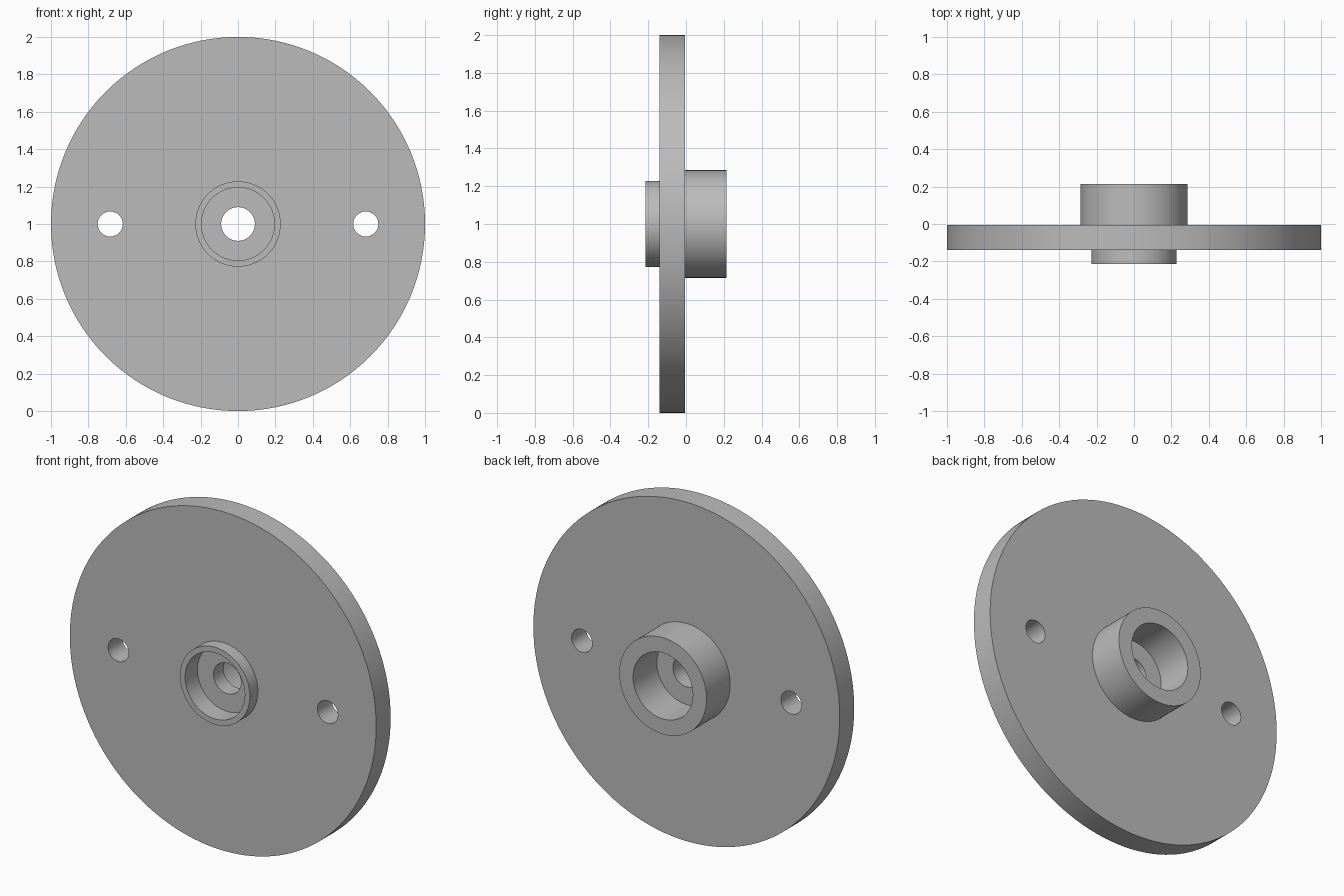
import bpy, bmesh, math
from mathutils import Matrix, Vector

cube = bpy.data.objects.get("Cube")
if cube:
    bpy.data.objects.remove(cube, do_unlink=True)

grey = bpy.data.materials.new("plain grey")
grey.use_nodes = True
colour = (0.5, 0.5, 0.5, 1)
grey.diffuse_color = colour
grey.node_tree.nodes["Principled BSDF"].inputs["Base Color"].default_value = colour

AXIS_HEIGHT = 1.0
SEGMENTS = 128


def add_object(name, bm):
    bmesh.ops.recalc_face_normals(bm, faces=bm.faces)
    mesh = bpy.data.meshes.new(name)
    bm.to_mesh(mesh)
    bm.free()
    obj = bpy.data.objects.new(name, mesh)
    bpy.context.collection.objects.link(obj)
    mesh.materials.append(grey)
    return obj


def lathe(name, profile):
    """Revolve a closed (radius, y) profile about the horizontal y axis."""
    bm = bmesh.new()
    verts = [bm.verts.new((r, y, AXIS_HEIGHT)) for r, y in profile]
    edges = [bm.edges.new((v, verts[i - 1])) for i, v in enumerate(verts)]
    bmesh.ops.spin(bm, geom=verts + edges, cent=(0, 0, AXIS_HEIGHT), axis=(0, 1, 0),
                   angle=math.tau, steps=SEGMENTS, use_merge=True)
    bmesh.ops.remove_doubles(bm, verts=bm.verts, dist=1e-5)
    return add_object(name, bm)


# Disc with a shallow front collar, a taller rear hub, recesses and a bore
front, disc_front, disc_back, back = -0.215, -0.14, -0.005, 0.215
front_floor, back_floor = -0.10, -0.007
bore, recess, collar, hub, rim = 0.09, 0.195, 0.228, 0.285, 1.0
flange = lathe("flange_disc", [
    (bore, front_floor), (recess, front_floor), (recess, front), (collar, front),
    (collar, disc_front), (rim, disc_front), (rim, disc_back), (hub, disc_back),
    (hub, back), (recess, back), (recess, back_floor), (bore, back_floor)])

# Pair of bolt holes through the disc
bm = bmesh.new()
for side in (-1, 1):
    place = Matrix.Translation(Vector((side * 0.683, -0.07, AXIS_HEIGHT)))
    bmesh.ops.create_cone(bm, cap_ends=True, segments=48, radius1=0.067, radius2=0.067,
                          depth=0.4, matrix=place @ Matrix.Rotation(math.pi / 2, 4, "X"))
cutter = add_object("bolt_hole_cutter", bm)
cutter.hide_render = True

holes = flange.modifiers.new("bolt_holes", "BOOLEAN")
holes.operation = "DIFFERENCE"
holes.solver = "EXACT"
holes.object = cutter
bpy.context.view_layer.objects.active = flange
flange.select_set(True)
bpy.ops.object.modifier_apply(modifier=holes.name)
bpy.data.objects.remove(cutter, do_unlink=True)

# Smooth round walls, crisp rims
bpy.ops.object.shade_smooth_by_angle(angle=math.radians(30))
